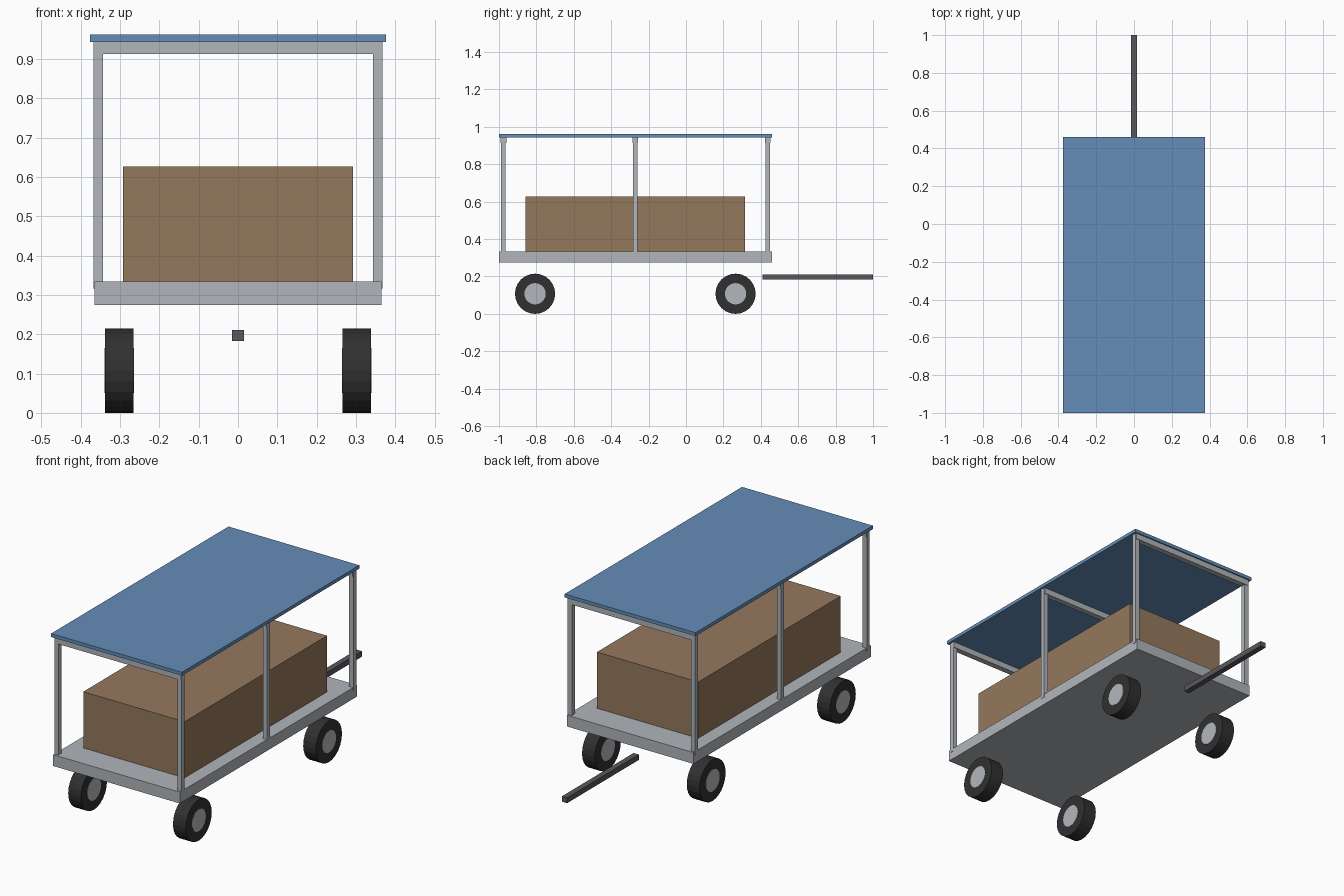
import bpy
from math import pi

cube = bpy.data.objects.get("Cube")
if cube:
    bpy.data.objects.remove(cube)


def material(name, rgb):
    mat = bpy.data.materials.new(name)
    mat.use_nodes = True
    colour = (*rgb, 1)
    mat.diffuse_color = colour
    mat.node_tree.nodes["Principled BSDF"].inputs["Base Color"].default_value = colour
    return mat


blue = material("canopy blue", (0.13, 0.27, 0.48))
steel = material("light steel", (0.44, 0.46, 0.49))
brown = material("cargo brown", (0.30, 0.19, 0.11))
rubber = material("tyre black", (0.03, 0.03, 0.03))
hub_grey = material("hub grey", (0.45, 0.47, 0.50))
dark = material("drawbar grey", (0.10, 0.10, 0.11))


def box(name, low, high, mat):
    """Box between two opposite corners."""
    centre = [(a + b) / 2 for a, b in zip(low, high)]
    bpy.ops.mesh.primitive_cube_add(size=1, location=centre)
    obj = bpy.context.object
    obj.name = name
    obj.scale = [b - a for a, b in zip(low, high)]
    bpy.ops.object.transform_apply(location=False, rotation=False, scale=True)
    obj.data.materials.append(mat)


def disc(name, centre, radius, width, mat):
    """Cylinder with its axle along x."""
    bpy.ops.mesh.primitive_cylinder_add(vertices=24, radius=radius, depth=width,
                                        location=centre, rotation=(0, pi / 2, 0))
    obj = bpy.context.object
    obj.name = name
    obj.data.materials.append(mat)


# Deck, cargo, canopy and drawbar
box("deck", (-0.365, -1, 0.275), (0.365, 0.46, 0.334), steel)
box("cargo_box", (-0.292, -0.857, 0.334), (0.292, 0.316, 0.627), brown)
box("canopy", (-0.377, -1, 0.944), (0.377, 0.46, 0.962), blue)
box("drawbar", (-0.015, 0.41, 0.183), (0.015, 1, 0.211), dark)

# Three frames: a pair of posts joined by a roof beam
for place, y in (("front", -0.976), ("middle", -0.272), ("back", 0.438)):
    for side, x in (("right", -0.355), ("left", 0.355)):
        box(f"{place}_{side}_post", (x - 0.012, y - 0.012, 0.317),
            (x + 0.012, y + 0.012, 0.944), steel)
    box(f"{place}_roof_beam", (-0.365, y - 0.015, 0.913),
        (0.365, y + 0.015, 0.944), steel)

# Wheels with hubs showing on both faces
for place, y in (("front", -0.807), ("back", 0.265)):
    for side, x in (("right", -0.302), ("left", 0.302)):
        centre = (x, y, 0.1075)
        disc(f"{place}_{side}_tyre", centre, 0.1075, 0.073, rubber)
        disc(f"{place}_{side}_hub", centre, 0.057, 0.076, hub_grey)
